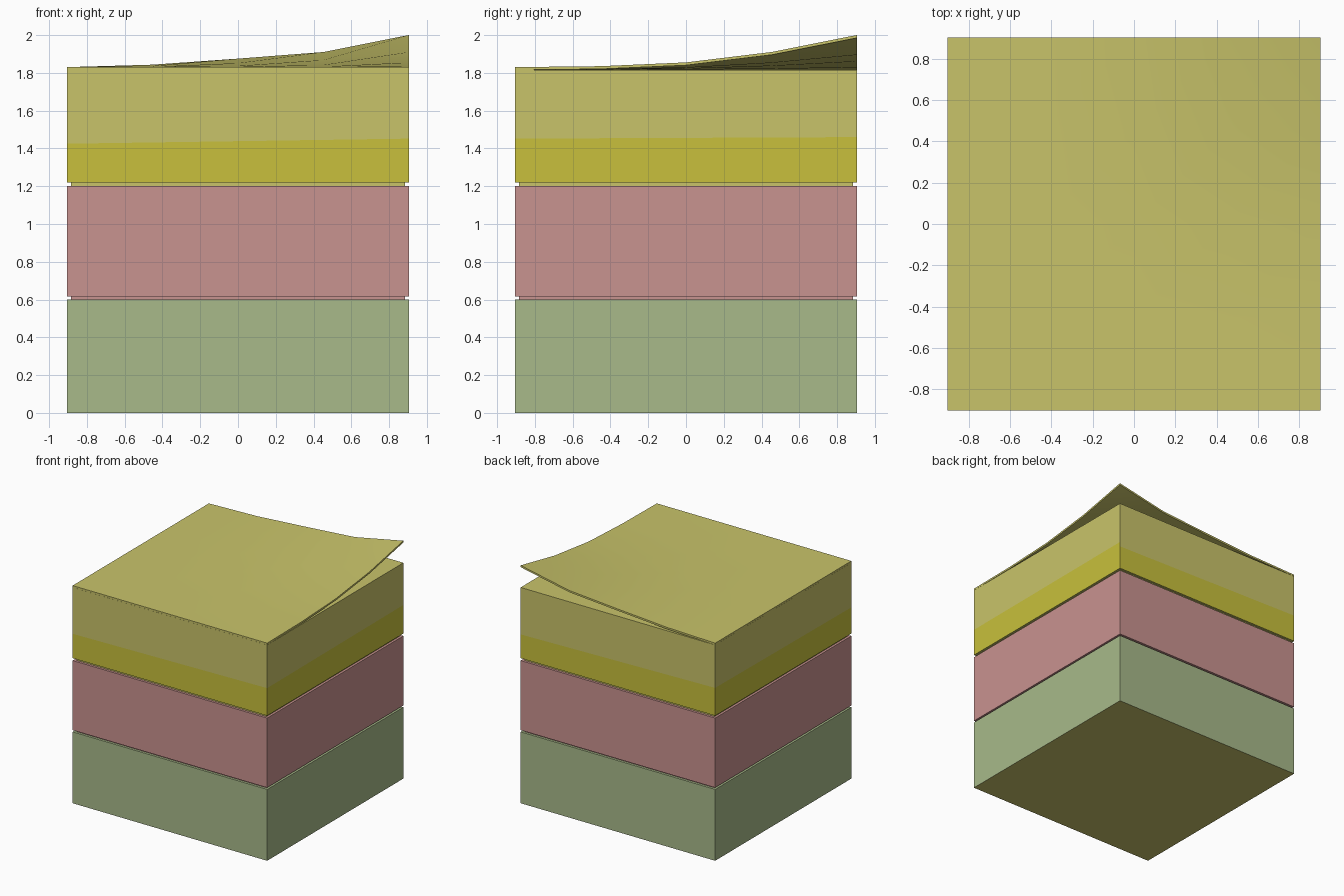
import bpy, bmesh

if "Cube" in bpy.data.objects:
    bpy.data.objects.remove(bpy.data.objects["Cube"])

H = 0.905          # half width of the pads
INSET = 0.885      # half width of the glue layers


def material(name, hex_code):
    def lin(c):
        return c / 12.92 if c <= 0.04045 else ((c + 0.055) / 1.055) ** 2.4
    rgb = [lin(int(hex_code[i:i + 2], 16) / 255) for i in (0, 2, 4)]
    m = bpy.data.materials.new(name)
    m.diffuse_color = (*rgb, 1)
    m.use_nodes = True
    m.node_tree.nodes["Principled BSDF"].inputs["Base Color"].default_value = m.diffuse_color
    return m


GREEN = material("paper_green", "A8BA8A")
PINK = material("paper_pink", "C99390")
PALE = material("paper_pale_yellow", "C9C46A")
BRIGHT = material("paper_bright_yellow", "C8C03C")


def finish(name, bm, mats):
    me = bpy.data.meshes.new(name)
    bm.to_mesh(me)
    bm.free()
    for m in mats:
        me.materials.append(m)
    ob = bpy.data.objects.new(name, me)
    bpy.context.collection.objects.link(ob)
    return ob


def slab(name, half, z0, z1, mats):
    bm = bmesh.new()
    bmesh.ops.create_cube(bm, size=1)
    for v in bm.verts:
        v.co = (v.co.x * 2 * half, v.co.y * 2 * half, z0 if v.co.z < 0 else z1)
    return finish(name, bm, mats)


# Lower pads, with the underside of the stack in pale yellow
green = slab("green_pad", H, 0, 0.60, [GREEN, PALE])
for p in green.data.polygons:
    if p.normal.z < -0.5:
        p.material_index = 1
slab("pink_glue_layer", INSET, 0.60, 0.615, [PINK])
slab("pink_pad", H, 0.615, 1.20, [PINK])
slab("yellow_glue_layer", INSET, 1.20, 1.22, [PALE])

# Yellow pad: each side has a bright band with a slightly sloping top edge
bm = bmesh.new()
corners = [(-H, -H), (H, -H), (H, H), (-H, H)]
bands = [(1.425, 1.452), (1.452, 1.46), (1.42, 1.454), (1.454, 1.44)]
Z0, Z1 = 1.22, 1.815
for i, (za, zb) in enumerate(bands):
    a, b = corners[i], corners[(i + 1) % 4]
    low_a, low_b, mid_a, mid_b, top_a, top_b = [
        bm.verts.new((*c, z)) for c, z in
        ((a, Z0), (b, Z0), (a, za), (b, zb), (a, Z1), (b, Z1))]
    bm.faces.new((low_a, low_b, mid_b, mid_a)).material_index = 1
    bm.faces.new((mid_a, mid_b, top_b, top_a))
bm.faces.new([bm.verts.new((*c, Z1)) for c in corners])
bm.faces.new([bm.verts.new((*c, Z0)) for c in reversed(corners)])
finish("yellow_pad", bm, [PALE, BRIGHT])

# Top sheet: thin grid whose back right corner curls up
lift_x = [0, 0.013, 0.045, 0.08, 0.17]
lift_y = [0, 0.005, 0.025, 0.08, 0.17]
N, T = 5, 0.015
bm = bmesh.new()


def layer(z):
    return [[bm.verts.new((-H + 2 * H * i / 4, -H + 2 * H * j / 4,
                           z + lift_x[i] * lift_y[j] / 0.17))
             for j in range(N)] for i in range(N)]


low, top = layer(1.8155), layer(1.8155 + T)
for i in range(N - 1):
    for j in range(N - 1):
        bm.faces.new((top[i][j], top[i + 1][j], top[i + 1][j + 1], top[i][j + 1]))
        bm.faces.new((low[i][j], low[i][j + 1], low[i + 1][j + 1], low[i + 1][j]))
rim = ([(i, 0) for i in range(4)] + [(4, j) for j in range(4)]
       + [(i, 4) for i in range(4, 0, -1)] + [(0, j) for j in range(4, 0, -1)])
for (i, j), (k, l) in zip(rim, rim[1:] + rim[:1]):
    bm.faces.new((low[i][j], low[k][l], top[k][l], top[i][j]))
sheet = finish("curled_sheet", bm, [PALE])
for p in sheet.data.polygons:
    p.use_smooth = abs(p.normal.z) > 0.5
sheet.data.set_sharp_from_angle(angle=0.6)
